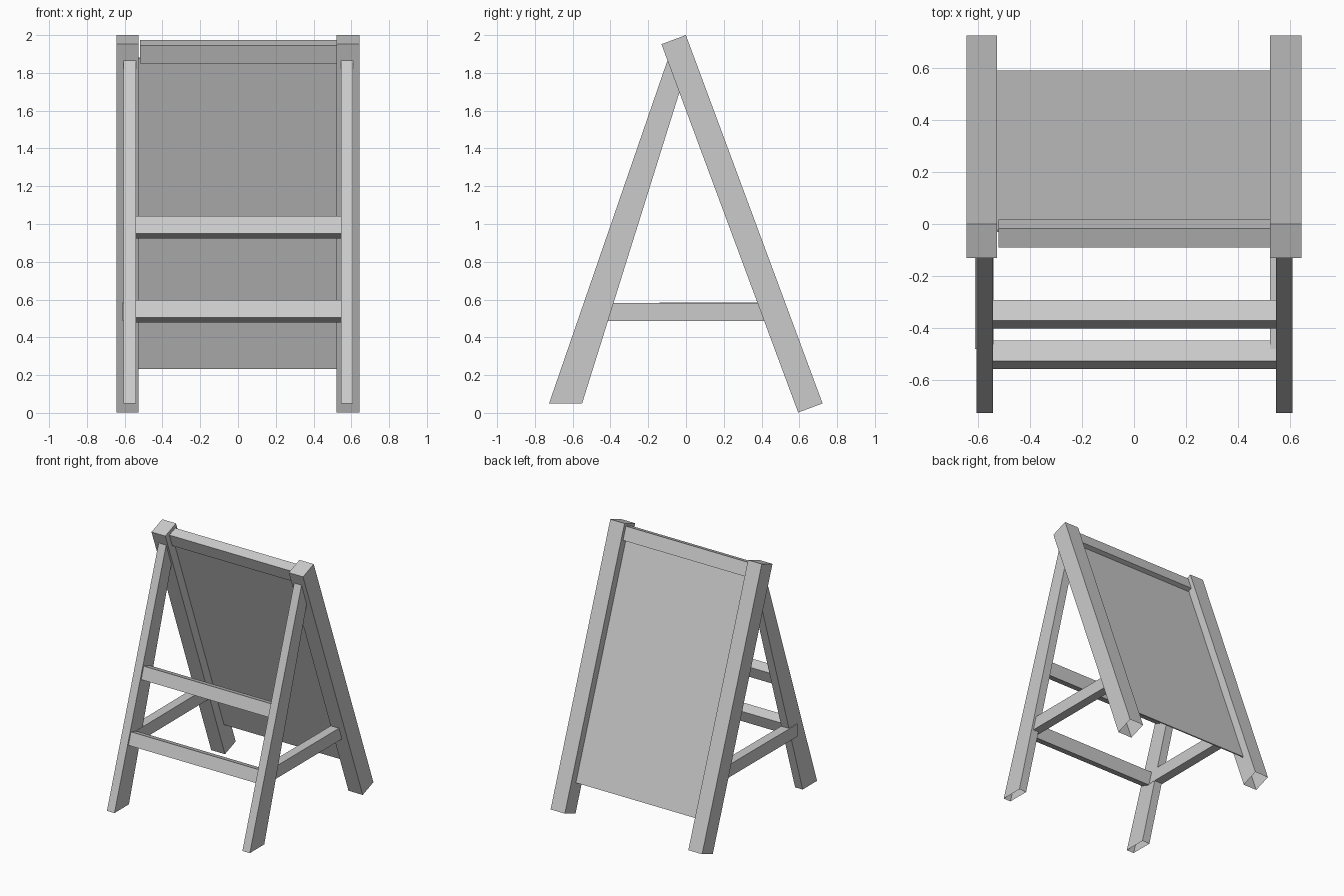
import bpy

if "Cube" in bpy.data.objects:
    bpy.data.objects.remove(bpy.data.objects["Cube"])

grey = bpy.data.materials.new("plain_grey")
grey.diffuse_color = (0.6, 0.6, 0.6, 1)
grey.use_nodes = True
grey.node_tree.nodes["Principled BSDF"].inputs["Base Color"].default_value = grey.diffuse_color


def prism(name, profile, x0, x1, open_edge=None):
    """Extrude a (y, z) profile along x; open_edge leaves one side face out."""
    n = len(profile)
    verts = [(x, y, z) for x in (x0, x1) for y, z in profile]
    faces = [tuple(reversed(range(n))), tuple(range(n, 2 * n))]
    for i in range(n):
        j = (i + 1) % n
        if i != open_edge:
            faces.append((i, j, j + n, i + n))
    mesh = bpy.data.meshes.new(name)
    mesh.from_pydata(verts, [], faces)
    mesh.materials.append(grey)
    obj = bpy.data.objects.new(name, mesh)
    bpy.context.collection.objects.link(obj)
    return obj


def slanted(corner, along, depth, height):
    """Rectangle from its top front corner; along = unit (y, z) pointing down."""
    (y, z), (a, b) = corner, along
    d = (-b * depth, a * depth)       # towards the back
    h = (a * height, b * height)      # down the slope
    return [(y + h[0], z + h[1]), (y + h[0] + d[0], z + h[1] + d[1]),
            (y + d[0], z + d[1]), (y, z)]


BACK = (0.348, -0.9375)     # slope of the rear frame
FRONT = (-0.316, -0.949)    # slope of the front frame

# Rear legs, square cut and open at the foot
rear = slanted((-0.13, 1.952), BACK, 0.138, 2.08)
for side, x0, x1 in (("left", -0.643, -0.526), ("right", 0.522, 0.643)):
    prism(f"rear_leg_{side}", rear, x0, x1, open_edge=0)

# Front legs, tapering into the rear legs, open at the foot
front = [(-0.725, 0.05), (-0.55, 0.05), (0.013, 1.85), (-0.083, 1.91)]
for side, x0, x1 in (("left", -0.605, -0.541), ("right", 0.545, 0.608)):
    prism(f"front_leg_{side}", front, x0, x1, open_edge=0)

# Writing board and the rail above it
prism("board", slanted((-0.03, 1.88), BACK, 0.008, 1.757), -0.526, 0.522)
prism("top_rail", slanted((-0.09, 1.946), BACK, 0.077, 0.102), -0.52, 0.524)

# Front cross bars
for name, y, z in (("upper_cross_bar", -0.37, 1.042), ("lower_cross_bar", -0.525, 0.597)):
    prism(name, slanted((y, z), FRONT, 0.083, 0.097), -0.543, 0.547)

# Side stretchers
for side, x0, x1, lift in (("left", -0.611, -0.539, 0.003), ("right", 0.522, 0.592, 0.0)):
    prism(f"stretcher_{side}", [(-0.48, 0.486), (0.46, 0.486 + lift),
                                (0.46, 0.582 + lift), (-0.48, 0.582)], x0, x1)
